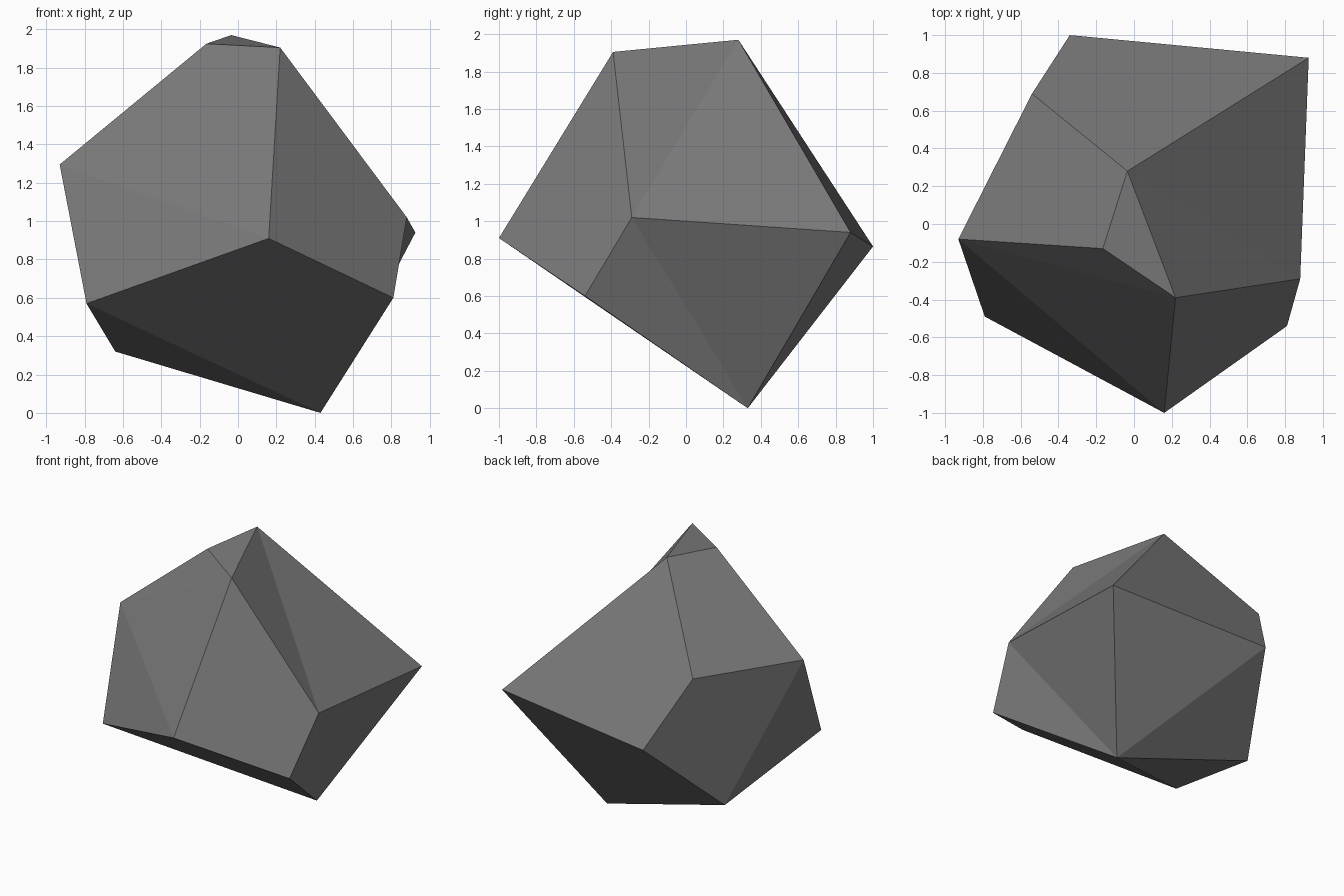
import bpy, bmesh

if "Cube" in bpy.data.objects:
    bpy.data.objects.remove(bpy.data.objects["Cube"])

# Corner points of the faceted stone, one letter per corner
corners = {
    # crown
    "A": (-0.165, -0.13, 1.925), "B": (-0.035, 0.28, 1.97), "C": (0.22, -0.39, 1.905),
    # upper girdle
    "D": (-0.93, -0.08, 1.295), "M": (-0.54, 0.69, 1.34), "J": (0.88, -0.29, 1.02),
    "K": (0.925, 0.88, 0.94), "L": (-0.34, 1.0, 0.865), "E": (0.16, -1.0, 0.91),
    # lower girdle and foot
    "F": (-0.79, -0.49, 0.57), "G": (-0.64, 0.45, 0.32), "I": (0.81, -0.54, 0.60),
    "H": (0.43, 0.33, 0.0),
}

# Facets as strings of corner letters: crown, front, right, back, left, underside
facets = ("ACB ABMD ADC CDE DFE CEIJ CJB BJK BKLM "
          "MLGD DGF FHE EHI IHJ JHK KHL LHG FGH").split()

bm = bmesh.new()
verts = {name: bm.verts.new(co) for name, co in corners.items()}
for facet in facets:
    bm.faces.new([verts[c] for c in facet])
bmesh.ops.recalc_face_normals(bm, faces=bm.faces)

mesh = bpy.data.meshes.new("rock")
bm.to_mesh(mesh)
bm.free()

# One plain stone colour
stone = bpy.data.materials.new("stone grey")
stone.diffuse_color = (0.2, 0.2, 0.2, 1.0)
stone.use_nodes = True
stone.node_tree.nodes["Principled BSDF"].inputs["Base Color"].default_value = stone.diffuse_color
mesh.materials.append(stone)

rock = bpy.data.objects.new("rock", mesh)
bpy.context.collection.objects.link(rock)
